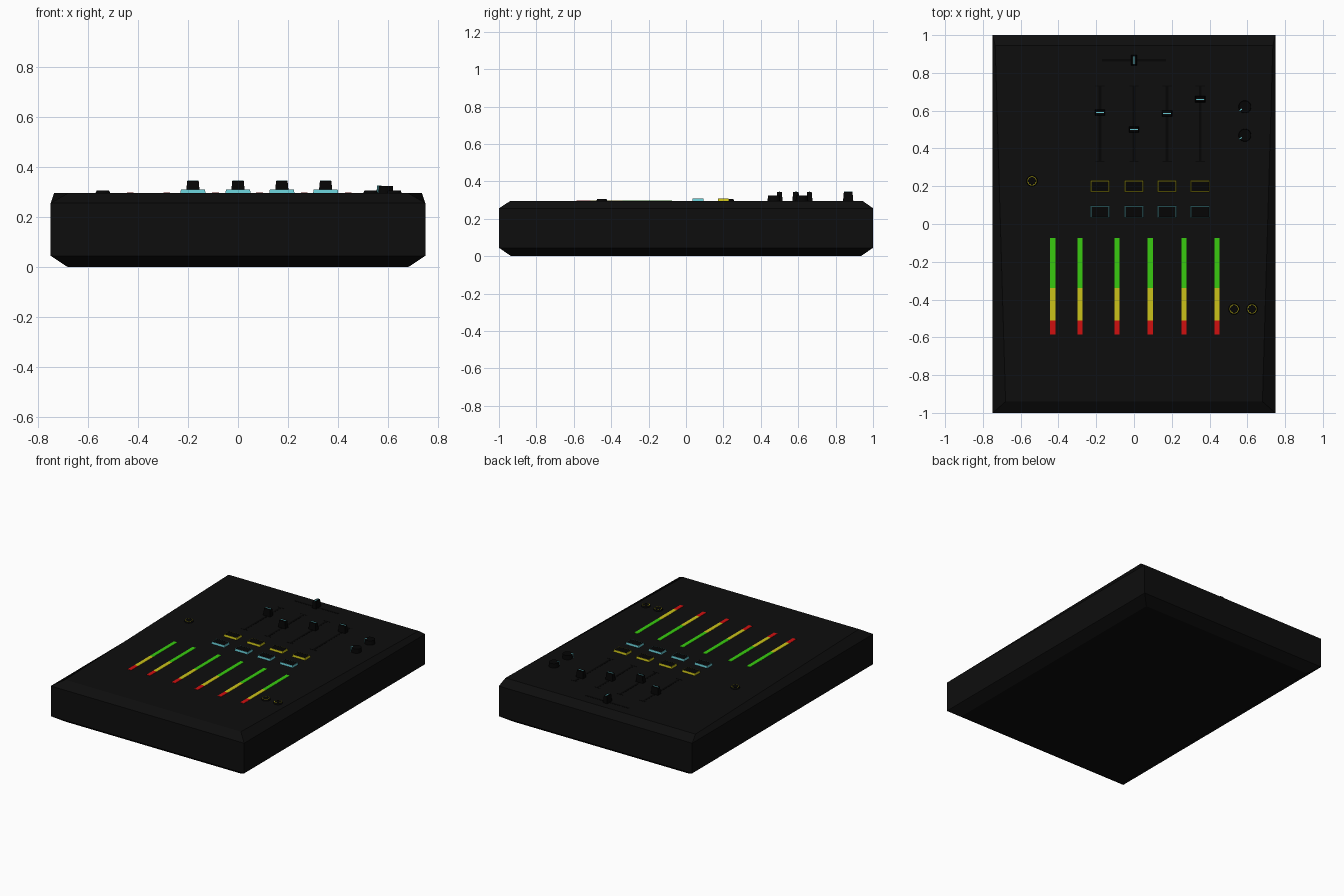
import bpy, bmesh, math

if "Cube" in bpy.data.objects:
    bpy.data.objects.remove(bpy.data.objects["Cube"])


def material(name, r, g, b):
    m = bpy.data.materials.new(name)
    m.diffuse_color = (r, g, b, 1)
    m.use_nodes = True
    m.node_tree.nodes["Principled BSDF"].inputs["Base Color"].default_value = m.diffuse_color
    return m


BODY = material("charcoal", 0.0042, 0.0042, 0.0042)
BLACK = material("black", 0.0015, 0.0015, 0.0015)
CYAN = material("cyan", 0.14, 0.60, 0.66)
YELLOW = material("yellow", 0.60, 0.54, 0.01)
GREEN = material("green", 0.04, 0.60, 0.005)
RED = material("red", 0.64, 0.005, 0.005)
TOP = 0.295


def loft(name, rings, mats, rim=0.0):
    """Skin stacked rings; mats = (side, rim, cap). rim insets the top face."""
    bm = bmesh.new()
    loops = [[bm.verts.new(p) for p in ring] for ring in rings]
    n = len(loops[0])
    for a, b in zip(loops, loops[1:]):
        for i in range(n):
            j = (i + 1) % n
            bm.faces.new((a[i], a[j], b[j], b[i]))
    bm.faces.new(loops[0][::-1])
    cap = bm.faces.new(loops[-1])
    bm.normal_update()
    if rim:
        for f in bmesh.ops.inset_region(bm, faces=[cap], thickness=rim)["faces"]:
            f.material_index = 1
    cap.material_index = 2
    me = bpy.data.meshes.new(name)
    bm.to_mesh(me)
    bm.free()
    for m in mats:
        me.materials.append(m)
    ob = bpy.data.objects.new(name, me)
    bpy.context.collection.objects.link(ob)
    return ob


def rect(x, y, w, d, z):
    return [(x + sx * w / 2, y + sy * d / 2, z)
            for sx, sy in ((-1, -1), (1, -1), (1, 1), (-1, 1))]


def circle(x, y, r, z, n=24):
    return [(x + r * math.cos(2 * math.pi * i / n),
             y + r * math.sin(2 * math.pi * i / n), z) for i in range(n)]


def block(name, x, y, w, d, z0, z1, mat, taper=0.0):
    return loft(name, [rect(x, y, w, d, z0), rect(x, y, w - taper, d - taper, z1)],
                (mat, mat, mat))


# Case: chamfered underside, top panel narrowing towards the front
loft("case", [
    rect(0, 0, 1.36, 1.87, 0), rect(0, 0, 1.496, 2, 0.045), rect(0, 0, 1.496, 2, 0.256),
    [(-0.68, -0.94, TOP), (0.68, -0.94, TOP), (0.735, 0.945, TOP), (-0.735, 0.945, TOP)],
], (BODY, BODY, BODY))

# Channel faders: slot, end ticks, cap and marker line
columns = (-0.18, 0.0, 0.175, 0.35)
for i, (x, y) in enumerate(zip(columns, (0.59, 0.50, 0.585, 0.66)), 1):
    block(f"fader_slot_{i}", x, 0.53, 0.014, 0.40, TOP - 0.005, TOP + 0.001, BLACK)
    for end, ty in (("front", 0.33), ("back", 0.73)):
        block(f"fader_tick_{end}_{i}", x, ty, 0.05, 0.006, TOP - 0.005, TOP + 0.001, BLACK)
    block(f"fader_cap_{i}", x, y, 0.056, 0.034, TOP - 0.005, 0.344, BLACK, 0.010)
    block(f"fader_marker_{i}", x, y, 0.044, 0.006, 0.340, 0.3455, CYAN)

# Crossfader at the back
block("crossfader_slot", 0, 0.867, 0.34, 0.014, TOP - 0.005, TOP + 0.001, BLACK)
block("crossfader_cap", 0, 0.867, 0.034, 0.056, TOP - 0.005, 0.344, BLACK, 0.010)
block("crossfader_marker", 0, 0.867, 0.006, 0.044, 0.340, 0.3455, CYAN)

# Rotary knobs with a marker running down the side
for i, y in enumerate((0.47, 0.62), 1):
    x, r = 0.587, 0.034
    knob = loft(f"rotary_knob_{i}", [circle(x, y, r, TOP - 0.005), circle(x, y, r - 0.002, 0.324)],
                (BLACK, BLACK, BLACK))
    a = math.radians(215)
    mark = block(f"rotary_marker_{i}", 0, 0, 0.016, 0.006, TOP, 0.3255, CYAN)
    mark.location = (x + 0.028 * math.cos(a), y + 0.028 * math.sin(a), 0)
    mark.rotation_euler.z = a

# Two rows of pads with lit edges
for row, y, glow in (("back", 0.20, YELLOW), ("front", 0.064, CYAN)):
    for i, x in enumerate(columns, 1):
        loft(f"pad_{row}_{i}", [rect(x, y, 0.102, 0.062, TOP - 0.003),
                                rect(x, y, 0.096, 0.056, 0.309)],
             (glow, glow, BLACK), 0.003)

# Round buttons with a thin lit ring
for i, (x, y) in enumerate(((-0.54, 0.228), (0.53, -0.45), (0.625, -0.45)), 1):
    loft(f"round_button_{i}", [circle(x, y, 0.031, TOP - 0.003), circle(x, y, 0.025, 0.305)],
         (BLACK, YELLOW, BLACK), 0.004)

# Level meters: green, yellow and red strips
for i, x in enumerate((-0.43, -0.285, -0.09, 0.086, 0.265, 0.44), 1):
    for part, y0, y1, mat in (("low", -0.34, -0.075, GREEN), ("mid", -0.51, -0.34, YELLOW),
                              ("peak", -0.585, -0.51, RED)):
        block(f"meter_{part}_{i}", x, (y0 + y1) / 2, 0.027, y1 - y0, TOP - 0.003, TOP + 0.002, mat)
